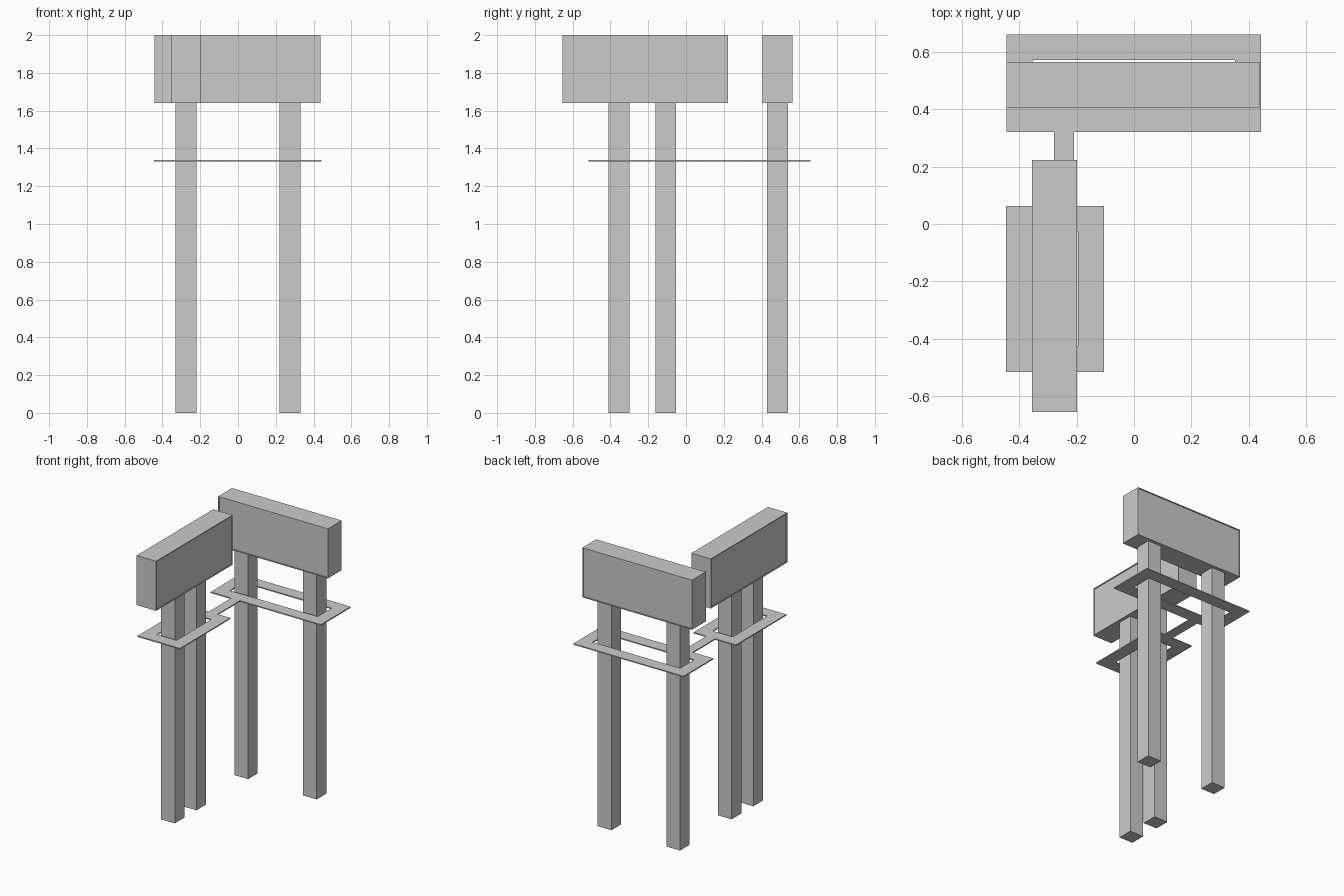
import bpy
import bmesh
from mathutils import Vector

cube = bpy.data.objects.get("Cube")
if cube:
    bpy.data.objects.remove(cube, do_unlink=True)

grey = bpy.data.materials.new("plain_grey")
grey.use_nodes = True
grey.diffuse_color = (0.6, 0.6, 0.6, 1)
grey.node_tree.nodes["Principled BSDF"].inputs["Base Color"].default_value = (0.6, 0.6, 0.6, 1)


def finish(name, bm):
    bmesh.ops.recalc_face_normals(bm, faces=bm.faces)
    mesh = bpy.data.meshes.new(name)
    bm.to_mesh(mesh)
    bm.free()
    mesh.materials.append(grey)
    obj = bpy.data.objects.new(name, mesh)
    bpy.context.collection.objects.link(obj)
    return obj


def box_mesh(low, high):
    low, high = Vector(low), Vector(high)
    bm = bmesh.new()
    bmesh.ops.create_cube(bm, size=1)
    for v in bm.verts:
        v.co = (low + high) / 2 + v.co * (high - low)
    return bm


def board(name, low, high, axis):
    """Sign box with shallow recessed panels on its two broad faces."""
    bm = box_mesh(low, high)
    bm.normal_update()
    broad = [f for f in bm.faces if abs(f.normal[axis]) > 0.9]
    bmesh.ops.inset_individual(bm, faces=broad, thickness=0.008, depth=0)
    for f in broad:
        offset = f.normal * -0.006
        ring = bmesh.ops.extrude_discrete_faces(bm, faces=[f])
        bmesh.ops.translate(bm, verts=ring["faces"][0].verts, vec=offset)
    return finish(name, bm)


DECK_LOW, DECK_HIGH, DECK_WIDTH = 1.332, 1.340, 0.09


def walkway(name, x0, x1, y0, y1):
    """Thin rectangular deck with an open middle."""
    bm = bmesh.new()
    w = DECK_WIDTH

    def loop(d, z):
        return [bm.verts.new((x, y, z)) for x, y in
                ((x0 + d, y0 + d), (x1 - d, y0 + d), (x1 - d, y1 - d), (x0 + d, y1 - d))]

    loops = [loop(0, DECK_LOW), loop(0, DECK_HIGH), loop(w, DECK_HIGH), loop(w, DECK_LOW)]
    for k in range(4):
        a, b = loops[k], loops[(k + 1) % 4]
        for i in range(4):
            j = (i + 1) % 4
            bm.faces.new((a[i], a[j], b[j], b[i]))
    return finish(name, bm)


# Sign boards, set at right angles
BASE, TOP = 1.64, 2.0
board("rear_board", (-0.443, 0.406, BASE), (0.437, 0.564, TOP), 1)
board("front_board", (-0.355, -0.654, BASE), (-0.199, 0.222, TOP), 0)

# Square posts
posts = {"rear_right_post": (-0.275, 0.485), "rear_left_post": (0.275, 0.485),
         "front_post": (-0.275, -0.355), "middle_post": (-0.275, -0.107)}
for name, (x, y) in posts.items():
    r = 0.055
    finish(name, box_mesh((x - r, y - r, 0), (x + r, y + r, BASE)))

# Walkways and the bridge between them
walkway("rear_walkway", -0.443, 0.442, 0.32, 0.66)
walkway("front_walkway", -0.445, -0.105, -0.515, 0.063)
finish("walkway_bridge", box_mesh((-0.278, 0.063, DECK_LOW), (-0.208, 0.32, DECK_HIGH)))
